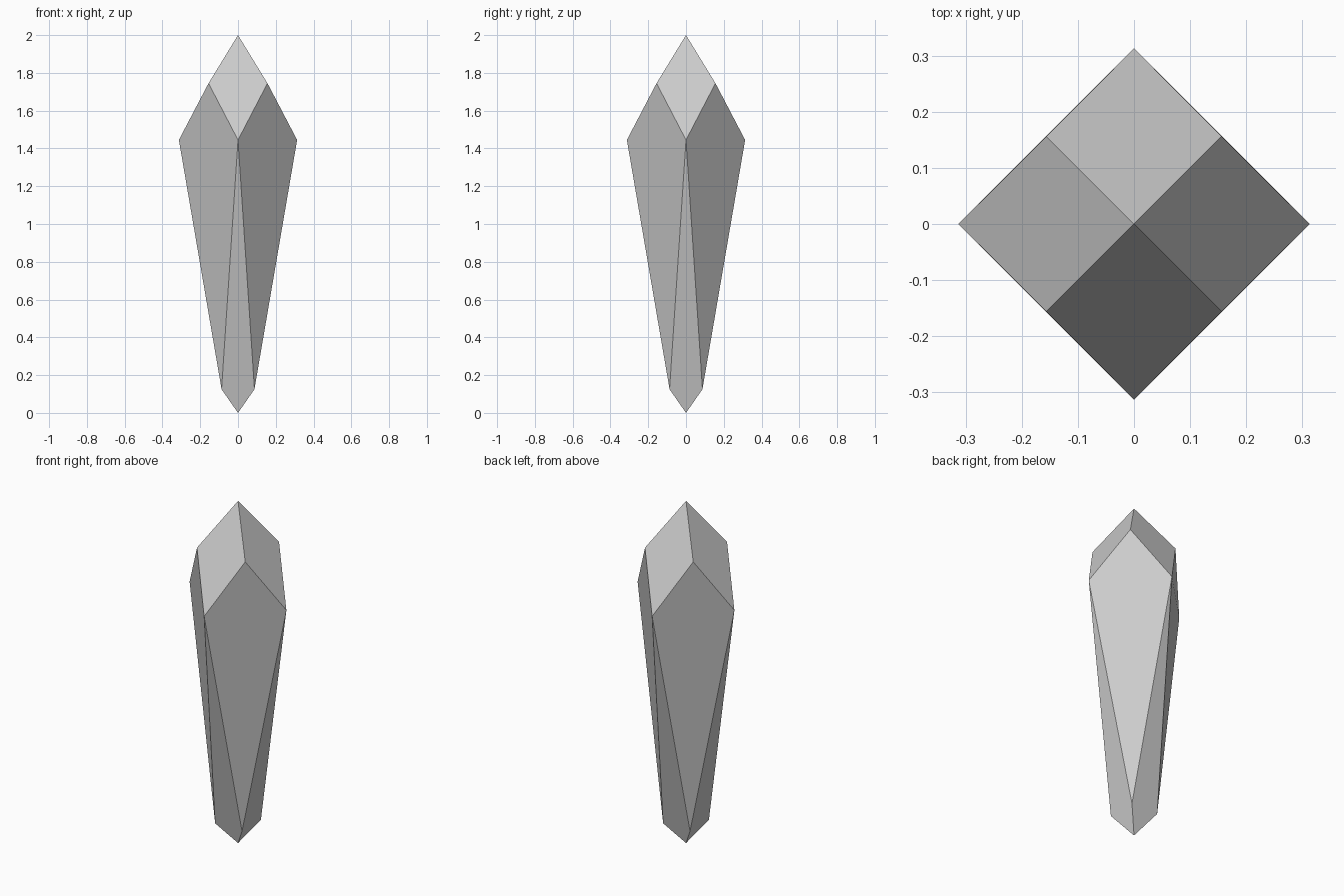
import bpy, bmesh
from math import cos, sin, pi

if "Cube" in bpy.data.objects:
    bpy.data.objects.remove(bpy.data.objects["Cube"])

bm = bmesh.new()


def ring(radius, z, turn):
    """Four points around the z axis, starting at the front."""
    angles = [-pi / 2 + turn + i * pi / 2 for i in range(4)]
    return [bm.verts.new((radius * cos(a), radius * sin(a), z)) for a in angles]


# Tips and rings of the crystal
top = bm.verts.new((0, 0, 2.0))
shoulder = ring(0.156 * 2 ** 0.5, 1.745, pi / 4)
waist = ring(0.313, 1.445, 0)
foot = ring(0.087 * 2 ** 0.5, 0.125, pi / 4)
bottom = bm.verts.new((0, 0, 0))

# Twelve four-sided facets: crown, long body and lower point
for i in range(4):
    p, n = i - 1, (i + 1) % 4
    bm.faces.new((shoulder[p], waist[i], shoulder[i], top))
    bm.faces.new((waist[i], foot[i], waist[n], shoulder[i]))
    bm.faces.new((foot[p], bottom, foot[i], waist[i]))

bmesh.ops.recalc_face_normals(bm, faces=bm.faces[:])
mesh = bpy.data.meshes.new("crystal")
bm.to_mesh(mesh)
bm.free()
bpy.context.collection.objects.link(bpy.data.objects.new("crystal", mesh))
